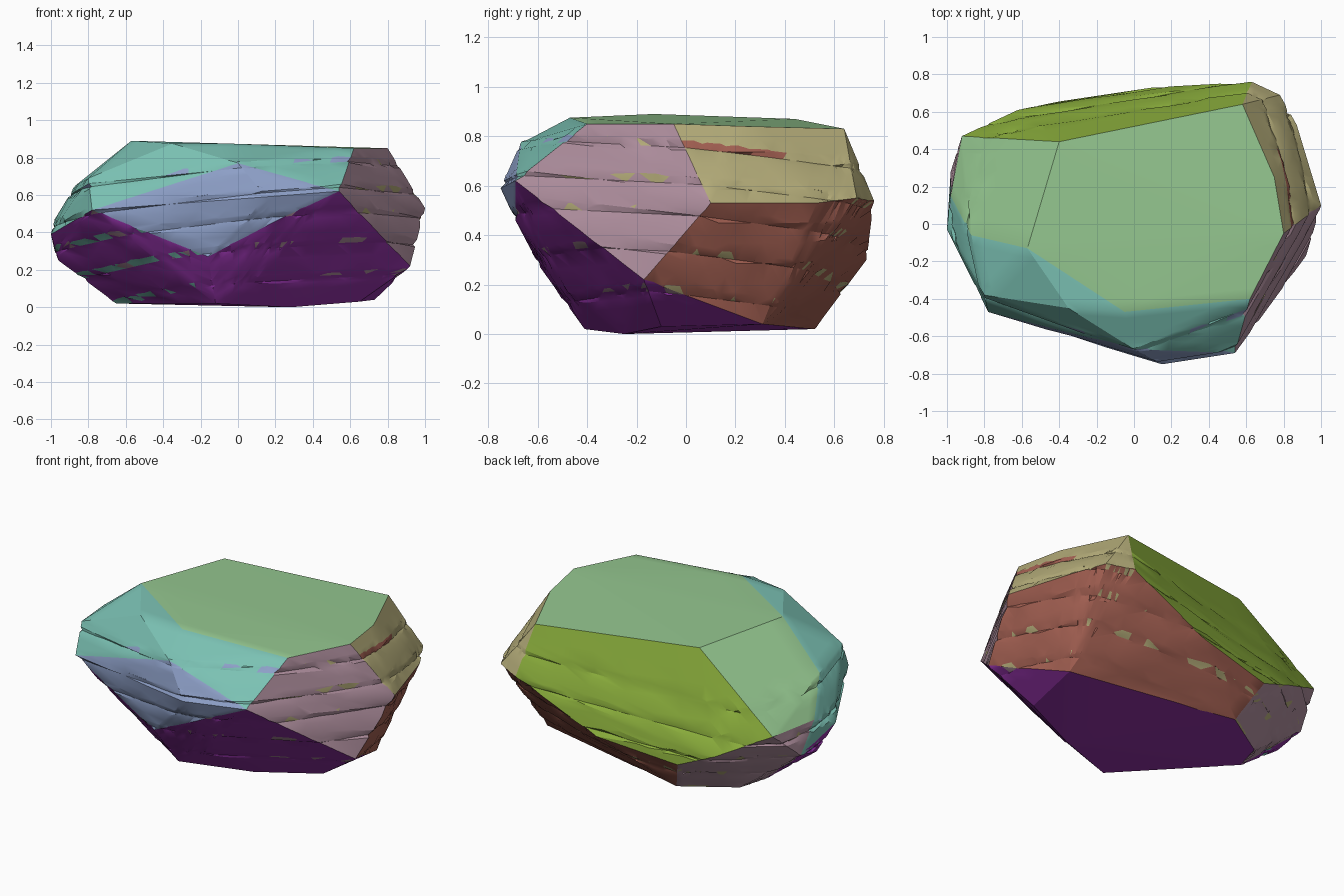
import bpy
import bmesh
import random
from mathutils import Vector

random.seed(4)
if "Cube" in bpy.data.objects:
    bpy.data.objects.remove(bpy.data.objects["Cube"], do_unlink=True)


def make_material(name, rgb):
    """Flat material from display colour components, stored as linear."""
    colour = [(c / 255) ** 2.2 for c in rgb] + [1]
    mat = bpy.data.materials.new(name)
    mat.use_nodes = True
    mat.diffuse_color = colour
    shader = mat.node_tree.nodes["Principled BSDF"]
    shader.inputs["Base Color"].default_value = colour
    shader.inputs["Roughness"].default_value = 0.8
    return mat


# Corners of the boulder, one letter each
corners = {
    # top plateau
    "A": (-.57, -.13, .89), "B": (-.05, -.47, .875), "C": (.62, -.4, .85),
    "D": (.8, -.05, .85), "E": (.75, .25, .84), "F": (.58, .64, .83),
    "G": (-.4, .44, .87), "H": (-.35, -.45, .875),
    # right-hand shoulder
    "I": (-.87, -.06, .65), "J": (-.92, .47, .47), "K": (-.98, .15, .47),
    "n": (-.8, -.38, .69),
    # back
    "L": (.63, .76, .54), "M": (.1, .73, .3), "N": (-.4, .655, .23),
    "O": (-.62, .61, .32),
    # left-hand rim
    "P": (.78, .69, .55), "Q": (1, .1, .53), "R": (.87, .53, .53),
    "S": (.54, -.69, .62), "T": (.92, -.17, .22),
    # front
    "b": (0, -.67, .77), "c": (-.78, -.47, .52), "e": (.15, -.75, .59),
    "f": (-.16, -.59, .27), "m": (.2, -.69, .46), "j": (.15, -.48, .19),
    # right-hand rim
    "a": (-.98, .28, .3), "d": (-1, -.03, .39), "g": (-.96, .1, .25),
    # base
    "W": (.73, .31, .04), "X": (-.3, .52, .02), "Z": (-.6, .33, .02),
    "h": (-.65, .15, .02), "i": (-.12, -.41, .02), "k": (.65, -.1, .03),
    "l": (.28, -.25, 0),
}

# Each coloured facet: name, colour, the corners that bound it
facets = [
    ("pale green", (147, 197, 142), "ABCDEFGIJK"),
    ("lime", (137, 172, 62), "FGJLMNO"),
    ("khaki", (178, 170, 120), "DEFLPQR"),
    ("teal", (122, 192, 178), "AHBCbScdInK"),
    ("dusty blue", (140, 158, 198), "befmSc"),
    ("mauve", (172, 140, 155), "CDQSTJOaZKXN"),
    ("rust", (160, 95, 82), "QRPLMNTWX"),
    ("purple", (145, 53, 165), "cdfmSTWXZghijkl"),
]
index = {name: i for i, (name, _, _) in enumerate(facets)}

# Convex block from the corners
bm = bmesh.new()
letter = {bm.verts.new(p): key for key, p in corners.items()}
bmesh.ops.convex_hull(bm, input=list(bm.verts))

# Colour a face by the facet that shares most of its corners
for face in bm.faces:
    names = [letter[v] for v in face.verts]
    score = [sum(n in ring for n in names) for _, _, ring in facets]
    face.material_index = score.index(max(score))
loose = [v for v in bm.verts if not v.link_faces]
bmesh.ops.delete(bm, geom=loose, context="VERTS")
bmesh.ops.subdivide_edges(bm, edges=list(bm.edges), cuts=5, use_grid_fill=True)

# Broken strata: cut ledges along tilted layers
layer_normal = Vector((-.09, .1, 1)).normalized()
ledges = (.11, .27, .42, .55, .7)
step = .03
for height in ledges:
    for level in (height, height - step):
        bmesh.ops.bisect_plane(
            bm, geom=list(bm.verts) + list(bm.edges) + list(bm.faces),
            plane_co=layer_normal * level, plane_no=layer_normal, dist=.001)

# Patches of another rock colour exposed under the ledges
exposed = {"teal": "dusty blue", "mauve": "khaki", "rust": "khaki",
           "purple": "mauve"}
for face in bm.faces:
    centre = face.calc_center_median()
    level = centre.dot(layer_normal)
    under = [h for h in ledges if h - step < level < h]
    if not under or abs(face.normal.z) > .9:
        continue
    name = facets[face.material_index][0]
    if name == "khaki" and under[0] == ledges[-1] and centre.y < .4:
        face.material_index = index["rust"]
    elif name == "purple" and centre.x < -.2 and random.random() < .35:
        face.material_index = index["teal"]
    elif name in exposed and random.random() < .12:
        face.material_index = index[exposed[name]]

# Undercut each ledge slightly
for v in bm.verts:
    level = v.co.dot(layer_normal)
    for height in ledges:
        if abs(level - height) < .003:
            v.co.z += random.uniform(-.006, .006)
        elif abs(level - height + step) < .003:
            pull = random.uniform(.98, .995)
            v.co.x *= pull
            v.co.y *= pull
bmesh.ops.recalc_face_normals(bm, faces=list(bm.faces))

mesh = bpy.data.meshes.new("boulder")
bm.to_mesh(mesh)
bm.free()
for name, rgb, _ in facets:
    mesh.materials.append(make_material(name, rgb))
boulder = bpy.data.objects.new("boulder", mesh)
bpy.context.collection.objects.link(boulder)

# Soft facets with sharp ridges
bpy.ops.object.select_all(action="DESELECT")
boulder.select_set(True)
bpy.context.view_layer.objects.active = boulder
bpy.ops.object.shade_smooth_by_angle(angle=.45)
